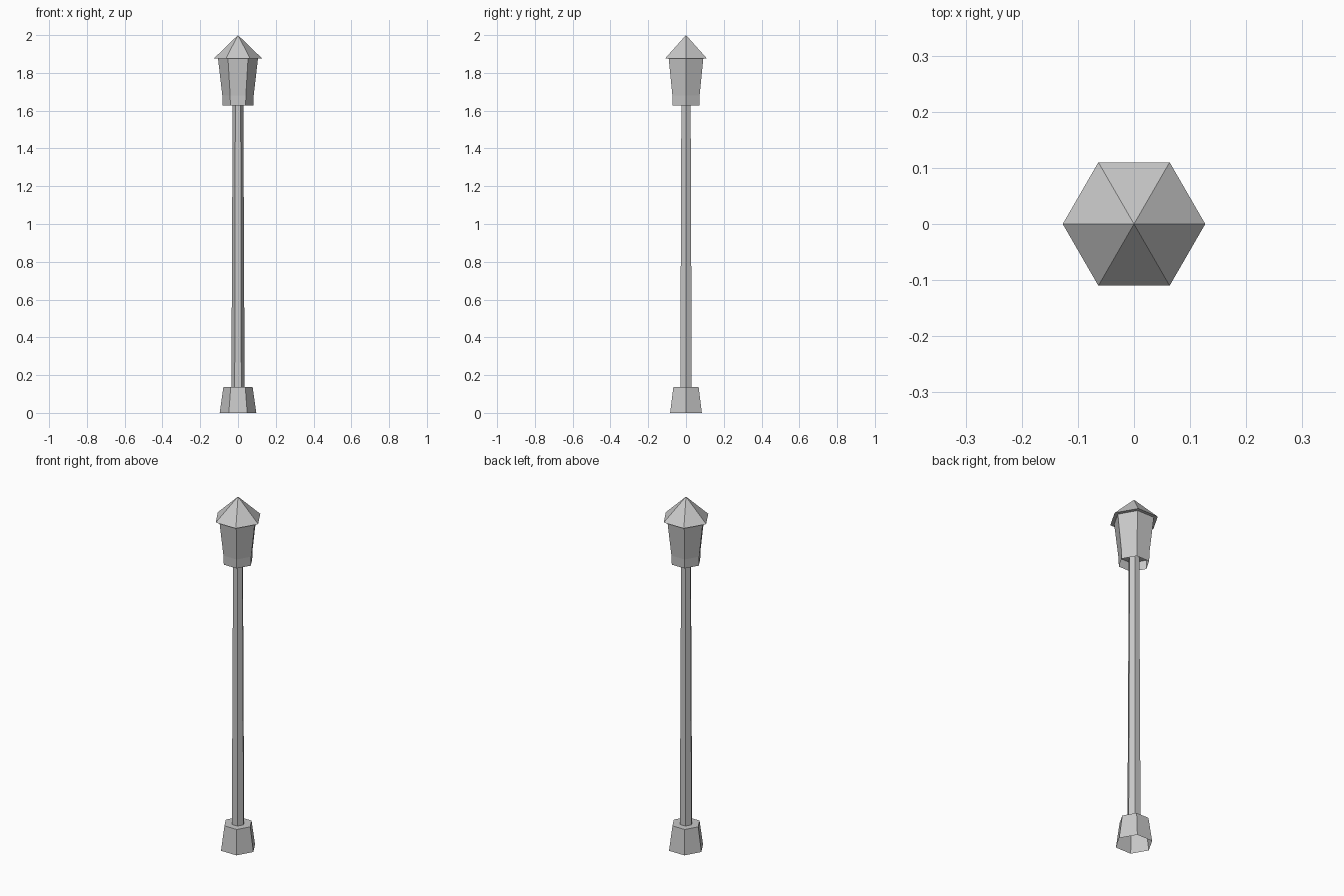
import bpy, bmesh, math

if "Cube" in bpy.data.objects:
    bpy.data.objects.remove(bpy.data.objects["Cube"])

SIDES = 6

metal = bpy.data.materials.new("light grey")
metal.diffuse_color = (0.58, 0.58, 0.58, 1)
metal.use_nodes = True
metal.node_tree.nodes["Principled BSDF"].inputs["Base Color"].default_value = metal.diffuse_color


def hex_part(name, profile, cap_bottom=False, cap_top=False):
    """Stack of hexagonal rings (radius, z) listed bottom to top; radius 0 makes a point."""
    bm = bmesh.new()
    rings = []
    for r, z in profile:
        if r == 0:
            rings.append([bm.verts.new((0, 0, z))] * SIDES)
        else:
            rings.append([bm.verts.new((r * math.cos(math.tau * i / SIDES),
                                        r * math.sin(math.tau * i / SIDES), z))
                          for i in range(SIDES)])
    for low, high in zip(rings, rings[1:]):
        for i in range(SIDES):
            j = (i + 1) % SIDES
            loop = [low[i], low[j], high[j], high[i]]
            bm.faces.new(list(dict.fromkeys(loop)))
    if cap_bottom:
        bm.faces.new(rings[0][::-1])
    if cap_top:
        bm.faces.new(rings[-1])
    mesh = bpy.data.meshes.new(name)
    bm.to_mesh(mesh)
    bm.free()
    mesh.materials.append(metal)
    obj = bpy.data.objects.new(name, mesh)
    bpy.context.collection.objects.link(obj)
    return obj


# Tapered foot, hollow underneath
hex_part("base", [(0.097, 0), (0.077, 0.138)], cap_top=True)
# Slim tapered pole
hex_part("pole", [(0.035, 0.138), (0.028, 1.68)])
# Open collar below the lantern
hex_part("lantern_collar", [(0.081, 1.628), (0.083, 1.68)])
# Flared lantern body with a recessed floor
hex_part("lantern_body", [(0.083, 1.68), (0.106, 1.877)], cap_bottom=True)
# Pointed overhanging roof
hex_part("roof", [(0.127, 1.877), (0, 2.0)], cap_bottom=True)
